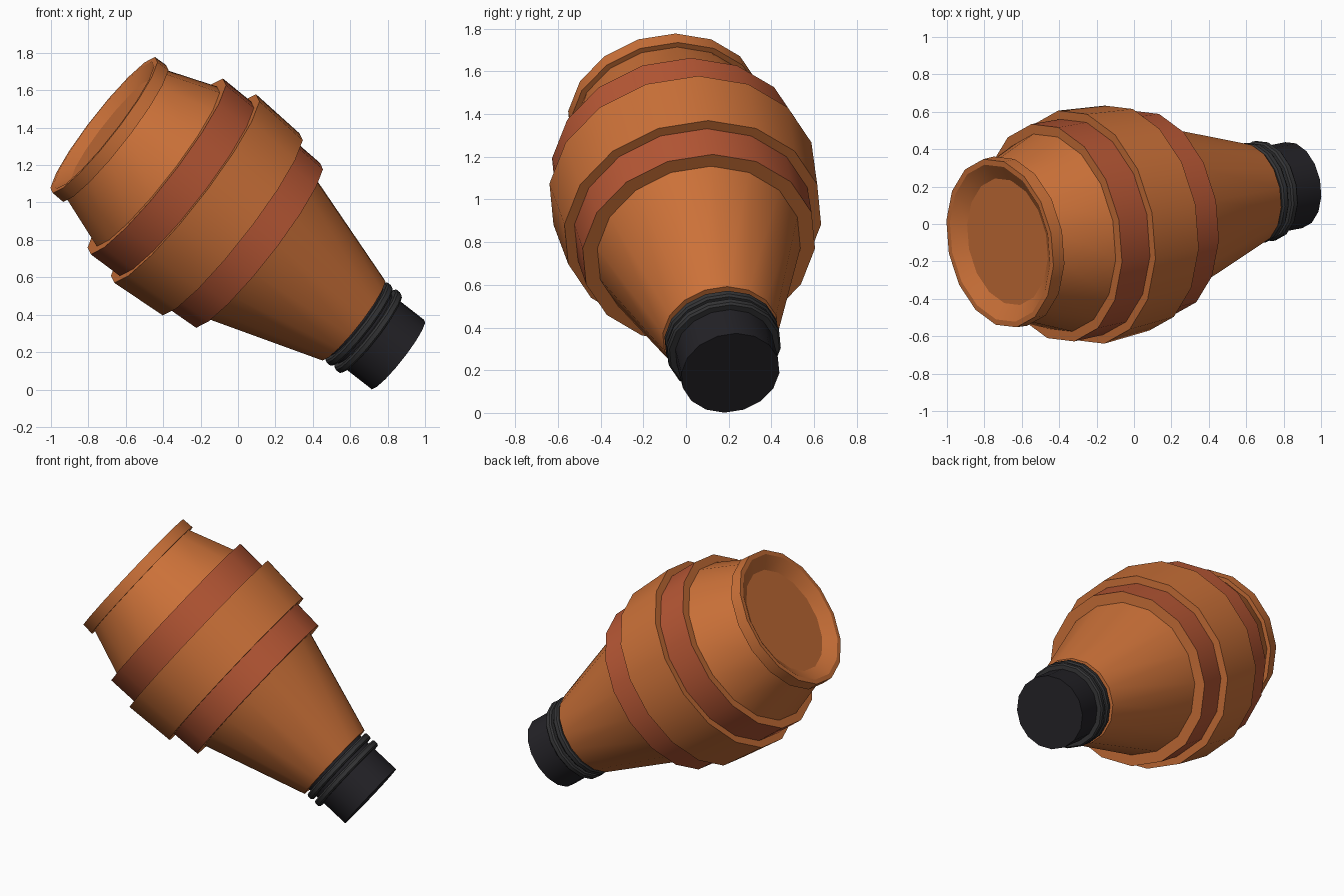
import bpy, bmesh, math
from mathutils import Vector

if "Cube" in bpy.data.objects:
    bpy.data.objects.remove(bpy.data.objects["Cube"])

SIDES = 16
BASE = Vector((0.855, 0.208, 0.187))          # centre of the lower end cap
AXIS = Vector((-0.779, -0.154, 0.608)).normalized()
TILT = AXIS.to_track_quat('Z', 'Y')


def material(name, rgb):
    m = bpy.data.materials.new(name)
    m.diffuse_color = (*rgb, 1)
    m.use_nodes = True
    m.node_tree.nodes["Principled BSDF"].inputs["Base Color"].default_value = m.diffuse_color
    return m


orange = material("orange_paint", (0.60, 0.165, 0.04))
red = material("red_stripe", (0.47, 0.095, 0.035))
black = material("black_metal", (0.017, 0.016, 0.02))
grey = material("dark_grey_metal", (0.035, 0.035, 0.037))


def lathe(name, profile, mats, closed=False, cap_start=False, cap_end=False, stripes=()):
    """Spin (distance along axis, radius) points round the tilted axis."""
    bm = bmesh.new()
    rings = [[bm.verts.new((r * math.cos(2 * math.pi * k / SIDES),
                            r * math.sin(2 * math.pi * k / SIDES), t))
              for k in range(SIDES)] for t, r in profile]
    n = len(rings)
    for i in range(n if closed else n - 1):
        a, b = rings[i], rings[(i + 1) % n]
        for k in range(SIDES):
            j = (k + 1) % SIDES
            f = bm.faces.new((a[k], a[j], b[j], b[k]))
            f.material_index = 1 if i in stripes else 0
    if cap_start:
        bm.faces.new(rings[0][::-1])
    if cap_end:
        bm.faces.new(rings[-1])
    if closed:
        bmesh.ops.recalc_face_normals(bm, faces=bm.faces)
    me = bpy.data.meshes.new(name)
    bm.to_mesh(me)
    bm.free()
    for m in mats:
        me.materials.append(m)
    ob = bpy.data.objects.new(name, me)
    bpy.context.collection.objects.link(ob)
    ob.rotation_mode = 'QUATERNION'
    ob.rotation_quaternion = TILT
    ob.location = BASE
    bpy.ops.object.select_all(action='DESELECT')
    ob.select_set(True)
    bpy.context.view_layer.objects.active = ob
    bpy.ops.object.shade_smooth_by_angle(angle=math.radians(30))
    return ob


# stepped drum with two stripes, flared lip and shallow closed mouth
lathe("mixing_drum", [
    (0.307, 0.275), (0.96, 0.485),            # lower cone
    (0.96, 0.555), (1.145, 0.565),            # lower stripe
    (1.145, 0.613), (1.46, 0.635),            # widest belt
    (1.46, 0.588), (1.655, 0.592),            # upper stripe
    (1.655, 0.538), (1.945, 0.434),           # upper cone
    (1.945, 0.461), (2.018, 0.458),           # lip
    (2.018, 0.428), (1.966, 0.345),           # mouth
], [orange, red], cap_start=True, cap_end=True, stripes=(2, 6))

# drive hub at the lower end
lathe("drive_hub", [(0, 0.234), (0.307, 0.234)], [black], cap_start=True, cap_end=True)

# two rounded collars round the hub
for i, t in enumerate((0.205, 0.268)):
    lathe(f"hub_collar_{i + 1}",
          [(t - 0.022, 0.225), (t - 0.022, 0.262), (t - 0.012, 0.271),
           (t + 0.012, 0.271), (t + 0.022, 0.262), (t + 0.022, 0.225)],
          [grey], closed=True)
